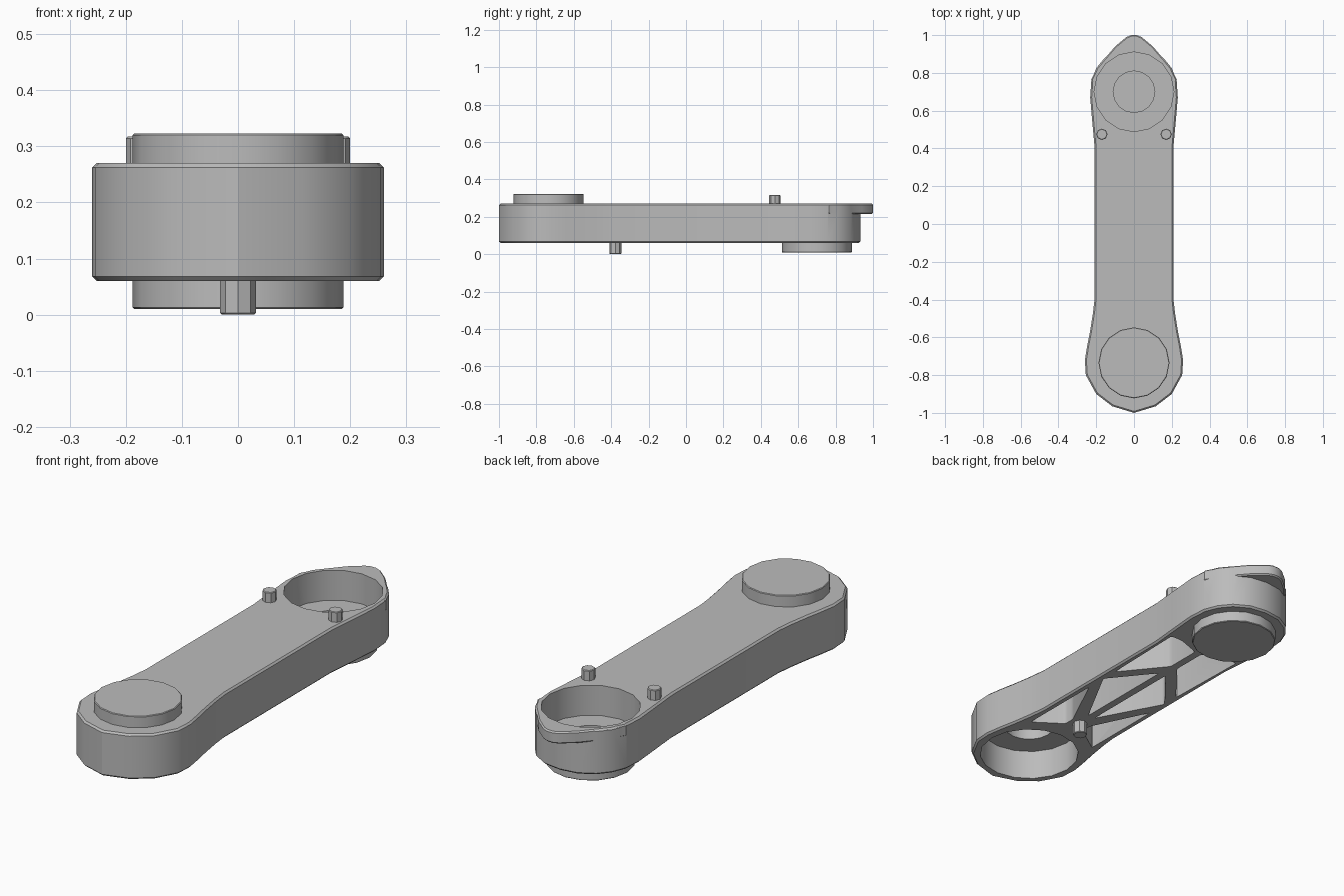
import bpy, bmesh, math
from mathutils import Vector

cube = bpy.data.objects.get("Cube")
if cube:
    bpy.data.objects.remove(cube, do_unlink=True)

FRONT_Y, BACK_Y = -0.735, 0.70
BOTTOM, TOP = 0.06, 0.27

grey = bpy.data.materials.new("plain_grey")
grey.use_nodes = True
grey.diffuse_color = (0.5, 0.5, 0.5, 1)
grey.node_tree.nodes["Principled BSDF"].inputs["Base Color"].default_value = (0.5, 0.5, 0.5, 1)


def circle(r, y, x=0.0, sides=16):
    return [(x + r * math.sin(2 * math.pi * i / sides), y - r * math.cos(2 * math.pi * i / sides))
            for i in range(sides)]


def mirrored(half):
    """Close a half outline (x >= 0) across the centre line."""
    return half + [(-x, y) for x, y in reversed(half) if x > 0.001]


def prism(name, outline, z0, z1, chamfer=0.0, corner=0.0):
    bm = bmesh.new()
    base = bm.faces.new([bm.verts.new((x, y, z0)) for x, y in outline])
    ext = bmesh.ops.extrude_face_region(bm, geom=[base])["geom"]
    bmesh.ops.translate(bm, vec=Vector((0, 0, z1 - z0)),
                        verts=[g for g in ext if isinstance(g, bmesh.types.BMVert)])
    bmesh.ops.recalc_face_normals(bm, faces=bm.faces)
    upright = [e for e in bm.edges if abs(e.verts[0].co.z - e.verts[1].co.z) > 0.001]
    if corner:
        bmesh.ops.bevel(bm, geom=upright, offset=corner, segments=3, profile=0.5, affect="EDGES")
    if chamfer:
        rim = [e for e in bm.edges if e not in upright]
        bmesh.ops.bevel(bm, geom=rim, offset=chamfer, segments=1, affect="EDGES")
    mesh = bpy.data.meshes.new(name)
    bm.to_mesh(mesh)
    bm.free()
    mesh.materials.append(grey)
    obj = bpy.data.objects.new(name, mesh)
    bpy.context.collection.objects.link(obj)
    return obj


def select(obj):
    bpy.ops.object.select_all(action="DESELECT")
    obj.select_set(True)
    bpy.context.view_layer.objects.active = obj


def combine(target, tool, operation):
    mod = target.modifiers.new(operation.lower(), "BOOLEAN")
    mod.operation, mod.object, mod.solver = operation, tool, "EXACT"
    select(target)
    bpy.ops.object.modifier_apply(modifier=mod.name)
    bpy.data.objects.remove(tool, do_unlink=True)


# Arm body: two rounded ends joined by a straight waist
half = [(0, -1.0), (0.115, -0.965), (0.2, -0.9), (0.255, -0.8), (0.26, -0.72), (0.247, -0.64),
        (0.233, -0.57), (0.217, -0.47), (0.208, -0.39), (0.208, 0.4), (0.22, 0.53), (0.232, 0.67),
        (0.226, 0.76), (0.2, 0.825), (0.155, 0.88), (0.085, 0.92), (0, 0.932)]
body = prism("arm_body", mirrored(half), BOTTOM, TOP, chamfer=0.008)

# Pointed lip at the back
lip = prism("lip", mirrored([(0.215, 0.72), (0.227, 0.765), (0.19, 0.835), (0.1, 0.94),
                             (0.04, 0.99), (0.015, 1.0)]), 0.215, TOP, chamfer=0.006)
combine(body, lip, "UNION")

# Round pivot bosses: above the front end, below the back end
combine(body, prism("front_boss", circle(0.188, FRONT_Y), 0.22, 0.323, chamfer=0.003), "UNION")
combine(body, prism("back_boss", circle(0.188, BACK_Y), 0.01, 0.11, chamfer=0.003), "UNION")

# Sockets opposite the bosses, each with a smaller central recess
for y, r, open_z, floor_z, deep_z in ((FRONT_Y, 0.222, 0.0, 0.20, 0.26),
                                      (BACK_Y, 0.211, 0.4, 0.13, 0.07)):
    for radius, end in ((r, floor_z), (0.11, deep_z)):
        z0, z1 = sorted((open_z, end))
        combine(body, prism("socket_cutter", circle(radius, y), z0, z1), "DIFFERENCE")

# Lightening pockets underneath, leaving a centre rib and diagonal ribs
pockets = [
    [(0.18, -0.51), (0.18, -0.1), (0.05, -0.37), (0.05, -0.42)],
    [(0.018, -0.3), (0.18, 0.0), (0.018, 0.2)],
    [(0.18, 0.08), (0.19, 0.49), (0.13, 0.49), (0.018, 0.45), (0.018, 0.28)],
]
for side in (1, -1):
    for shape in pockets:
        outline = [(side * x, y) for x, y in shape]
        combine(body, prism("pocket_cutter", outline, 0.0, 0.235, corner=0.012), "DIFFERENCE")

# Locating pins
pins = [prism(name, circle(0.03, 0.475, x, 8), 0.25, 0.317, chamfer=0.003)
        for name, x in (("left_top_pin", 0.17), ("right_top_pin", -0.17))]
pins.append(prism("bottom_pin", circle(0.032, -0.378, 0, 8), 0.0, 0.1, chamfer=0.003))

for obj in [body] + pins:
    select(obj)
    bpy.ops.object.shade_smooth_by_angle(angle=math.radians(32))
